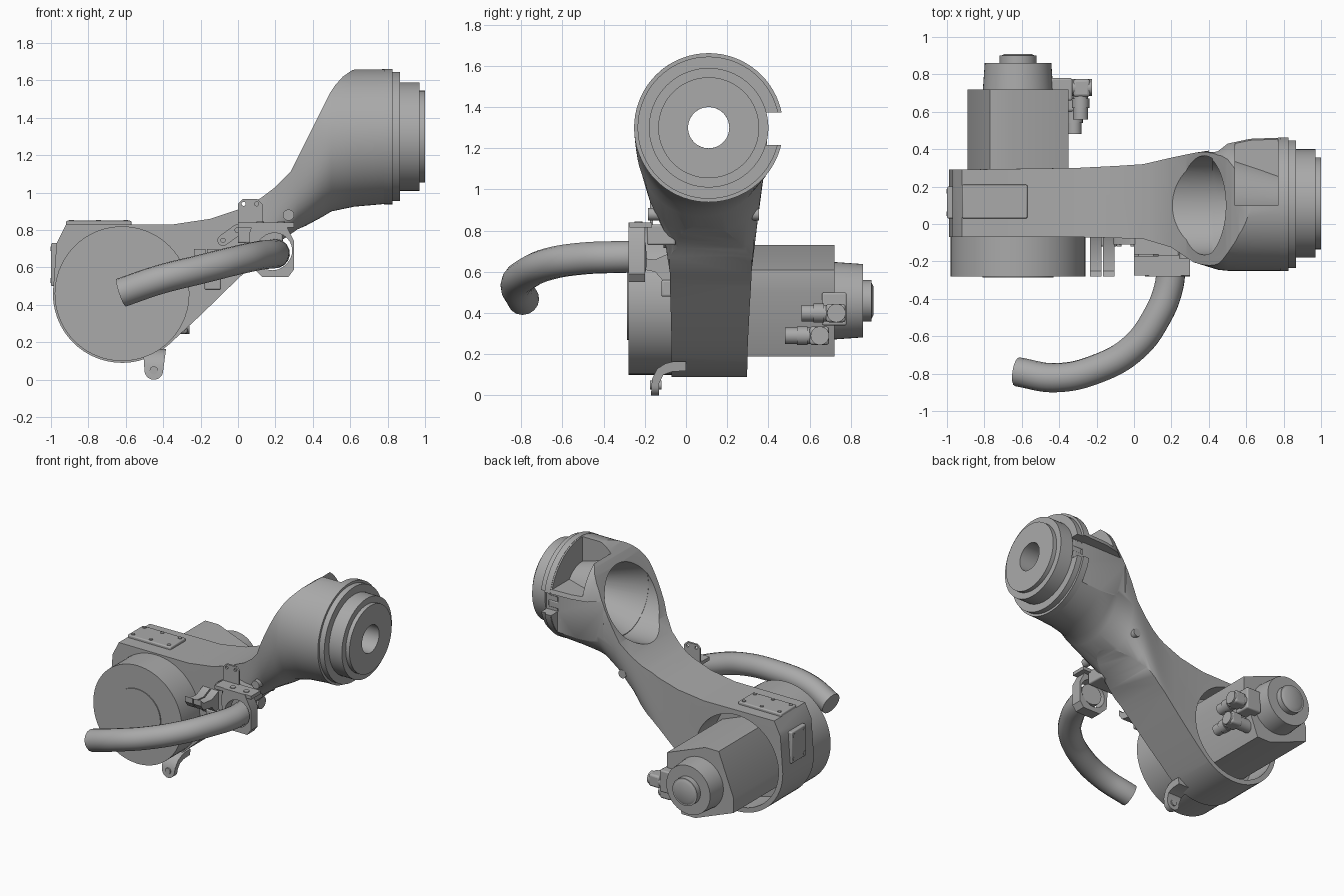
import bpy, bmesh, math
from mathutils import Vector, Matrix

if "Cube" in bpy.data.objects:
    bpy.data.objects.remove(bpy.data.objects["Cube"])

grey = bpy.data.materials.new("cast grey")
grey.use_nodes = True
grey.diffuse_color = (0.4, 0.4, 0.4, 1)
grey.node_tree.nodes["Principled BSDF"].inputs["Base Color"].default_value = (0.4, 0.4, 0.4, 1)


def smooth(ob, angle=35):
    bpy.ops.object.select_all(action="DESELECT")
    ob.select_set(True)
    bpy.context.view_layer.objects.active = ob
    bpy.ops.object.shade_smooth_by_angle(angle=math.radians(angle))


def finish(name, bm):
    bmesh.ops.recalc_face_normals(bm, faces=bm.faces[:])
    me = bpy.data.meshes.new(name)
    bm.to_mesh(me)
    bm.free()
    ob = bpy.data.objects.new(name, me)
    bpy.context.collection.objects.link(ob)
    me.materials.append(grey)
    smooth(ob)
    return ob


def loft(name, rings, closed=False):
    bm = bmesh.new()
    vs = [[bm.verts.new(p) for p in r] for r in rings]
    n = len(vs[0])
    for a, b in zip(vs, vs[1:] + ([vs[0]] if closed else [])):
        for i in range(n):
            j = (i + 1) % n
            bm.faces.new((a[i], a[j], b[j], b[i]))
    if not closed:
        bm.faces.new(vs[0])
        bm.faces.new(vs[-1])
    return finish(name, bm)


def prism(name, pts, axis, lo, hi):
    """Extrude a flat outline along an axis; pts are the two other coordinates."""
    def at(p, t):
        return {"x": (t, *p), "y": (p[0], t, p[1]), "z": (*p, t)}[axis]
    return loft(name, [[at(p, t) for p in pts] for t in (lo, hi)])


def box(name, x, y, z, bevel=0.0):
    ob = prism(name, [(x[0], y[0]), (x[1], y[0]), (x[1], y[1]), (x[0], y[1])], "z", *z)
    if bevel:
        m = ob.modifiers.new("bevel", "BEVEL")
        m.width, m.segments = bevel, 3
    return ob


def rod(name, a, b, r, r2=None, n=48):
    a, b = Vector(a), Vector(b)
    bm = bmesh.new()
    m = Matrix.Translation((a + b) / 2) @ (b - a).to_track_quat("Z", "Y").to_matrix().to_4x4()
    bmesh.ops.create_cone(bm, cap_ends=True, segments=n, radius1=r, radius2=r2 or r,
                          depth=(b - a).length, matrix=m)
    return finish(name, bm)


def boolean(ob, cutter, op="DIFFERENCE"):
    m = ob.modifiers.new("cut", "BOOLEAN")
    m.operation, m.object, m.solver = op, cutter, "EXACT"
    bpy.context.view_layer.objects.active = ob
    bpy.ops.object.modifier_apply(modifier=m.name)
    bpy.data.objects.remove(cutter)
    smooth(ob)


def stadium(a, b, r, n=12):
    a, b = Vector(a), Vector(b)
    t = math.atan2(b.y - a.y, b.x - a.x) - math.pi / 2
    return [tuple(c + r * Vector((math.cos(t + s + math.pi * i / n), math.sin(t + s + math.pi * i / n))))
            for c, s in ((b, 0), (a, math.pi)) for i in range(n + 1)]


JX, JZ = -0.62, 0.46      # lower joint axis
UY, UZ = 0.11, 1.30       # upper joint axis


# Arm casting: cross-sections along x, trimmed by the side outline
def section(x, y0, y1, z0, z1, e, n=64):
    ring = []
    for i in range(n):
        c, s = math.cos(2 * math.pi * i / n), math.sin(2 * math.pi * i / n)
        k = (abs(c) ** e + abs(s) ** e) ** (-1 / e)
        ring.append((x, (y0 + y1) / 2 + (y1 - y0) / 2 * c * k, (z0 + z1) / 2 + (z1 - z0) / 2 * s * k))
    return ring


arm = loft("arm_casting", [section(*s) for s in (
    (-1.02, -.07, .29, .0, .9, 14), (-.3, -.07, .30, .0, 1, 14), (-.1, -.075, .31, .2, 1.1, 10),
    (.05, -.08, .32, .48, 1.2, 7), (.2, -.125, .355, .70, 1.4, 4), (.32, -.205, .38, .80, 1.55, 2.8),
    (.45, -.245, .40, .87, 1.65, 2.2), (.5, -.25, .44, .9, 1.66, 2.05), (.62, -.25, .465, .925, 1.66, 2),
    (.79, -.25, .47, .94, 1.66, 2))])
arc = [(JX + .37 * math.cos(math.radians(a)), JZ + .37 * math.sin(math.radians(a))) for a in range(180, 314, 7)]
outline = arc + [(-.2, .345), (0, .54), (.15, .675), (.24, .75), (.32, .805), (.45, .86), (.6, .9), (.85, .9),
                 (.85, 1.68), (.66, 1.665), (.61, 1.655), (.56, 1.62), (.52, 1.575), (.49, 1.53), (.28, 1.11),
                 (.2, 1.03), (.12, .97), (0, .91), (-.15, .86), (-.35, .83), (-.92, .83), (-.97, .73)]
boolean(arm, prism("outline", outline, "y", -.4, .6), "INTERSECT")
# Tapering bore in the sloping rear, cable hole, pocket, side notch and motor well
boolean(arm, rod("bore", (.05, .1, UZ), (.42, .1, UZ), .265, n=64))
boolean(arm, rod("bore_taper", (.41, .1, UZ), (.76, UY, UZ), .2645, .125, n=64))
boolean(arm, rod("cable_hole", (.4, UY, UZ), (.9, UY, UZ), .1))
pocket = box("pocket", (.54, .77), (.1, .6), (1.405, 1.8))
boolean(pocket, rod("floor", (.5, UY, UZ), (.8, UY, UZ), .26, .17))
boolean(arm, pocket)
boolean(arm, box("notch", (.4, .775), (.385, .6), (1.06, 1.375)))
boolean(arm, box("rim_notch", (.77, .9), (.37, .6), (1.215, 1.375)))
boolean(arm, rod("well", (JX, .08, JZ), (JX, .5, JZ), .335, n=64))

# Output flange: stepped disc with a hole and a side notch
steps = [(.78, .1), (.78, .362), (.825, .362), (.825, .345), (.865, .345), (.865, .29), (.97, .29),
         (.97, .245), (1, .245), (1, .1)]
flange = loft("output_flange", [[(x, UY + r * math.cos(a), UZ + r * math.sin(a)) for x, r in steps]
              for a in (2 * math.pi * i / 72 for i in range(72))], closed=True)
boolean(flange, box("notch", (.7, .866), (.38, .6), (1.215, 1.375)))
for i, z in enumerate((1.15, 1.235, 1.32)):
    box(f"notch_clip_{i}", (.74, .85), (.345, .385), (z, z + .05), .008)

# Front gear drum with its centre disc
rod("gear_drum", (JX, -.28, JZ), (JX, -.05, JZ), .36, n=72)
rod("drum_disc", (JX, -.287, JZ), (JX, -.27, JZ), .19)

# Motor: turned square body with cut corners, end cap and boss
corner = [(.27, .04), (.27, .15)]
body = []
for quarter in range(4):
    body += [(JX + a, JZ + b) for a, b in corner]
    corner = [(-b, a) for a, b in corner]
prism("motor_body", body, "y", .08, .72)
rod("motor_cap", (JX, .72, JZ), (JX, .86, JZ), .188, .178)
rod("motor_boss", (JX, .86, JZ), (JX, .9, JZ), .1)
rod("motor_boss_crown", (JX, .9, JZ), (JX, .91, JZ), .09, .07)

# Two elbow plugs on the motor side
for i, (x, y, z) in enumerate(((-.285, .73, .40), (-.32, .65, .29))):
    rod(f"plug_stub_{i}", (x - .15, y, z), (x + .06, y, z), .045, n=24)
    box(f"plug_elbow_{i}", (x - .04, x + .05), (y - .05, y + .045), (z - .045, z + .045), .015)
    rod(f"plug_barrel_{i}", (x, y - .17, z), (x, y, z), .04, n=24)
    rod(f"plug_nut_{i}", (x, y - .11, z), (x, y - .06, z), .046, n=24)
box("plug_seat", (-.45, -.33), (.66, .78), (.34, .50), .01)

# Cover plates with bolts
box("top_cover", (-.92, -.57), (.03, .21), (.82, .85), .008)
for x in (-.89, -.745, -.6):
    for y in (.055, .185):
        rod("top_cover_bolt", (x, y, .84), (x, y, .855), .013, n=12)
box("end_cover", (-1.0, -.95), (.03, .2), (.5, .73), .008)
for y in (.055, .175):
    for z in (.53, .70):
        rod("end_cover_bolt", (-1.003, y, z), (-.99, y, z), .013, n=12)

# Curved cable hose
cu = bpy.data.curves.new("cable_hose", "CURVE")
cu.dimensions, cu.bevel_depth, cu.bevel_resolution = "3D", .078, 6
cu.use_fill_caps, cu.resolution_u = True, 8
path = [(-.625, -.79, .465), (-.42, -.822, .535), (-.2, -.775, .59), (0, -.66, .64), (.12, -.5, .665),
        (.185, -.34, .672), (.2, -.2, .675)]
sp = cu.splines.new("BEZIER")
sp.bezier_points.add(len(path) - 1)
for bp, p in zip(sp.bezier_points, path):
    bp.co, bp.handle_left_type, bp.handle_right_type = p, "AUTO", "AUTO"
hose = bpy.data.objects.new("cable_hose", cu)
bpy.context.collection.objects.link(hose)
cu.materials.append(grey)

# Hose clamp ring, bracket shelf and ear plate
ring = [(.13, .55), (.27, .55), (.3, .59), (.3, .74), (.25, .84), (.08, .84), (.06, .78), (.07, .61)]
clamp = prism("hose_clamp", ring, "y", -.28, -.2)
boolean(clamp, prism("opening", stadium((.185, .68), (.195, .69), .095), "y", -.4, 0))
box("bracket_shelf", (0, .3), (-.275, -.165), (.815, .84))
box("bracket_mount", (.0, .24), (-.19, -.05), (.73, .83), .01)
ear = prism("bracket_ear", [(0, .73), (.13, .73), (.13, .94), (.105, .965), (.025, .965), (0, .94)], "y", -.175, -.16)
for x in (.03, .1):
    boolean(ear, rod("hole", (x, -.3, .94), (x, 0, .94), .011, n=12))
for x in (.12, .23):
    rod("shelf_bolt", (x, -.23, .83), (x, -.23, .845), .02, n=12)

# Small link plate and hooked cable holder on the arm front
prism("link_plate", stadium((-.08, .745), (-.005, .8), .03), "y", -.11, -.06)
for x, z in ((-.08, .745), (-.005, .8)):
    rod("link_bolt", (x, -.12, z), (x, -.1, z), .014, n=12)
for i, x in enumerate((-.205, -.135)):
    prism(f"holder_prong_{i}", [(-.06, .70), (-.15, .66), (-.25, .67), (-.28, .7), (-.28, .66), (-.25, .62),
                                (-.15, .6), (-.06, .5)], "x", x - .03, x + .03)
box("holder_foot", (-.18, -.09), (-.12, -.05), (.48, .56), .01)

# Bottom lug: curved strap ending in a rounded eye
lug = prism("bottom_lug", [(.0, .165), (-.06, .165), (-.1, .155), (-.14, .13), (-.165, .08), (-.17, 0), (-.13, 0),
                           (-.13, .06), (-.11, .1), (-.07, .115), (.0, .12)], "x", -.52, -.36)
eye = [p for p in sorted(stadium((-.45, .05), (-.45, .051), .05)) if p[1] < .048]
boolean(lug, prism("trim", [(-.40, .05), (-.38, .2), (-.51, .2), (-.5, .05)] + eye, "y", -.3, .2), "INTERSECT")
rod("lug_pin", (-.45, -.175, .05), (-.45, -.12, .05), .022, n=16)

# Guide pins on both sides of the neck
rod("neck_pin", (.27, -.185, .88), (.27, .355, .88), .03, n=20)
